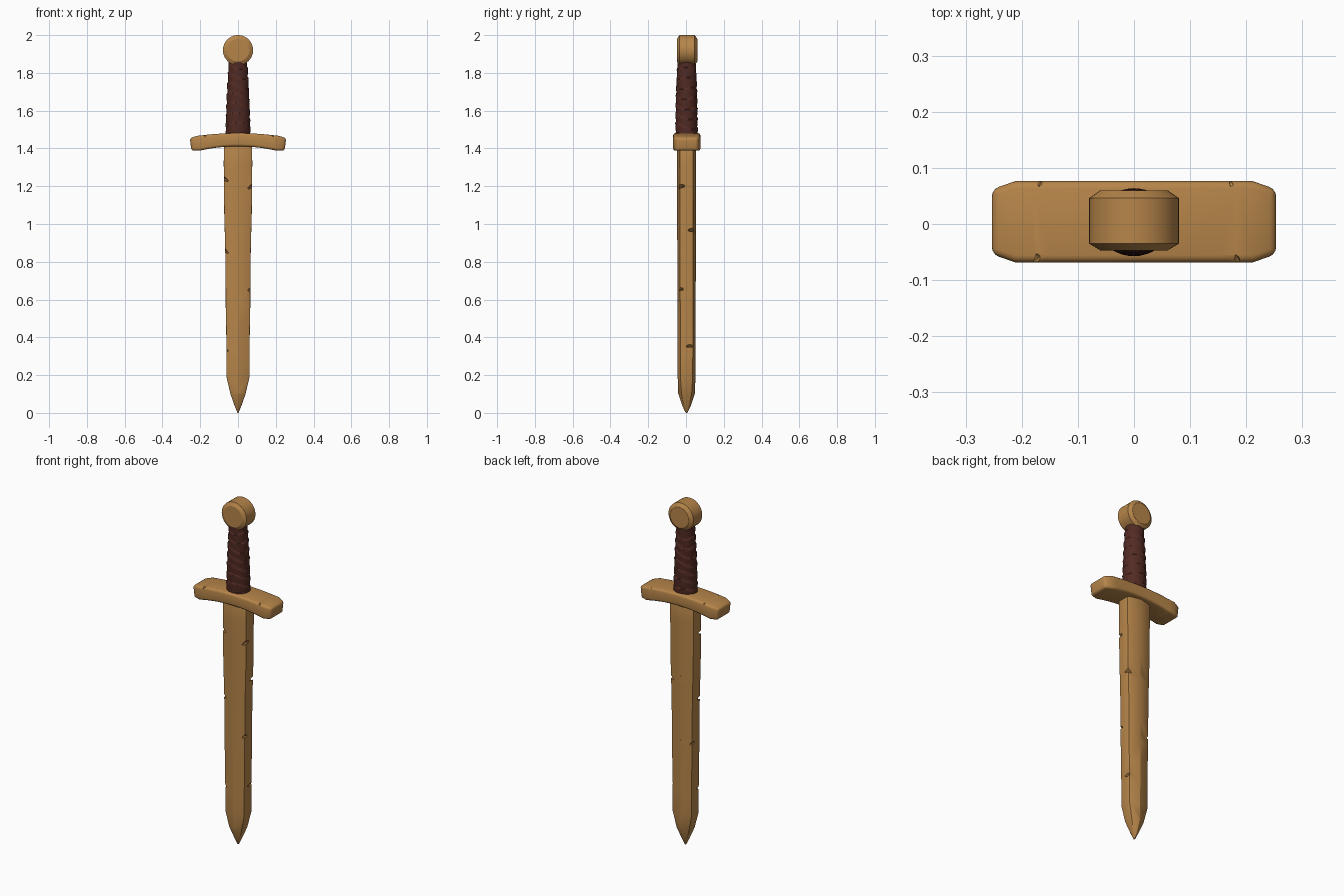
import bpy, bmesh, math, random
from mathutils import Vector, Matrix

random.seed(4)
cube = bpy.data.objects.get("Cube")
if cube:
    bpy.data.objects.remove(cube, do_unlink=True)


def material(name, colour):
    m = bpy.data.materials.new(name)
    m.use_nodes = True
    m.diffuse_color = (*colour, 1)
    m.node_tree.nodes["Principled BSDF"].inputs["Base Color"].default_value = (*colour, 1)
    return m


wood = material("warm_wood", (0.47, 0.235, 0.068))
leather = material("dark_leather", (0.085, 0.024, 0.017))


def make(name, bm, mat):
    bmesh.ops.recalc_face_normals(bm, faces=bm.faces)
    mesh = bpy.data.meshes.new(name)
    bm.to_mesh(mesh)
    bm.free()
    ob = bpy.data.objects.new(name, mesh)
    bpy.context.collection.objects.link(ob)
    mesh.materials.append(mat)
    return ob


def loft(name, rings, mat):
    """Skin a list of equal-length rings and cap both ends."""
    bm = bmesh.new()
    rows = [[bm.verts.new(p) for p in ring] for ring in rings]
    n = len(rows[0])
    for a, b in zip(rows, rows[1:]):
        for i in range(n):
            j = (i + 1) % n
            bm.faces.new((a[i], a[j], b[j], b[i]))
    bm.faces.new(rows[0])
    bm.faces.new(rows[-1])
    return make(name, bm, mat)


def activate(ob):
    bpy.ops.object.select_all(action='DESELECT')
    ob.select_set(True)
    bpy.context.view_layer.objects.active = ob


def soften(ob, width, segments=3):
    activate(ob)
    mod = ob.modifiers.new("soft_edges", 'BEVEL')
    mod.width, mod.segments = width, segments
    mod.limit_method, mod.angle_limit = 'ANGLE', math.radians(35)
    bpy.ops.object.modifier_apply(modifier=mod.name)


def carve(ob, nicks):
    """Cut slim diamond wedges: position, half sizes, tilt about the y axis."""
    bm = bmesh.new()
    for pos, size, tilt in nicks:
        mat = (Matrix.Translation(pos) @ Matrix.Rotation(tilt, 4, 'Y')
               @ Matrix.Diagonal((*size, 1)))
        part = bmesh.ops.create_icosphere(bm, subdivisions=1, radius=1, matrix=mat)
    cutter = make("nick_cutter", bm, wood)
    cutter.hide_render = True
    activate(ob)
    mod = ob.modifiers.new("nicks", 'BOOLEAN')
    mod.operation, mod.object, mod.solver = 'DIFFERENCE', cutter, 'EXACT'
    mod.use_self = True
    bpy.ops.object.modifier_apply(modifier=mod.name)
    bpy.data.objects.remove(cutter, do_unlink=True)


def smooth(ob, degrees=35):
    activate(ob)
    bpy.ops.object.shade_smooth_by_angle(angle=math.radians(degrees))


Y = 0.003  # middle plane of the sword

# Blade: six-sided section with a shallow central ridge and blunt edges
sections = [(0, .003, .003, .005), (.035, .017, .012, .022), (.1, .04, .027, .044),
            (.19, .061, .033, .047)]
for k in range(1, 11):
    t = k / 10
    wob = random.uniform(-.002, .002)
    sections.append((.19 + 1.25 * t, .061 + .015 * t + wob, .033 + .003 * t, .047 + .004 * t))
blade = loft("blade", [[(0, Y - r, z), (w, Y - e, z), (w, Y + e, z),
                        (0, Y + r, z), (-w, Y + e, z), (-w, Y - e, z)]
                       for z, w, e, r in sections], wood)
soften(blade, .009, 2)

# Nicks along the edges and cracks on both broad faces
nicks = []
for side, z, y in ((-1, 1.24, -.03), (1, 1.2, -.03), (-1, .86, -.03), (1, .66, -.035),
                   (-1, .34, -.03), (1, .36, .02), (1, .97, .035), (-1, .62, .035)):
    nicks.append(((side * .073, y, z), (.03, .028, .009), -side * .6))
for x, z, y, length in ((.004, 1.1, -.051, .1), (.004, .8, -.05, .09), (.045, .92, -.045, .05),
                        (-.005, .95, .056, .12), (-.004, .6, .055, .08)):
    nicks.append(((x, y, z), (.003, .005, length), .04))
carve(blade, nicks)
smooth(blade, 25)

# Crossguard: thick bar swept along a drooping arc
rings = []
for k in range(-8, 9):
    u = k / 8
    centre = Vector((.238 * u, .004, 1.446 - .024 * u * u))
    lean = Vector((.12 * u, 0, 1)).normalized()
    h = .035 + .006 * u * u
    d = .0725
    if abs(k) == 8:
        h, d = .034, .058
        centre.x = math.copysign(.251, u)
    rings.append([centre + lean * sz * h + Vector((0, sy * d, 0))
                  for sy, sz in ((-1, -1), (1, -1), (1, 1), (-1, 1))])
guard = loft("crossguard", rings, wood)
soften(guard, .013)
carve(guard, [((-.17, -.068, 1.475), (.006, .018, .018), .5),
              ((.18, -.068, 1.475), (.005, .016, .02), -.5),
              ((.175, .077, 1.475), (.005, .013, .014), .3),
              ((-.17, .077, 1.475), (.006, .012, .014), -.4)])
smooth(guard)

# Grip: tapered handle wound with overlapping leather strips
rings = []
rows, cols = 84, 40
for k in range(rows + 1):
    t = k / rows
    z = 1.465 + .405 * t
    ring = []
    for i in range(cols):
        a = math.tau * i / cols
        phase = t * 8 + i / cols + .22 * math.sin(2 * a + 5 * t)
        lip = .005 * (phase % 1) - .002
        belly = .003 * math.sin(math.pi * t)
        rx = .065 - .018 * t + belly + lip
        ry = .058 - .011 * t + belly + lip
        ring.append((rx * math.cos(a), Y + ry * math.sin(a), z))
    rings.append(ring)
grip = loft("leather_grip", rings, leather)
smooth(grip, 40)

# Pommel: chamfered disc facing the front
profile = ((-.047, .06), (-.035, .08), (.046, .08), (.06, .06))
pommel = loft("pommel", [[(r * math.cos(math.tau * i / 40), y, 1.92 + r * math.sin(math.tau * i / 40))
                          for i in range(40)] for y, r in profile], wood)
smooth(pommel, 25)
